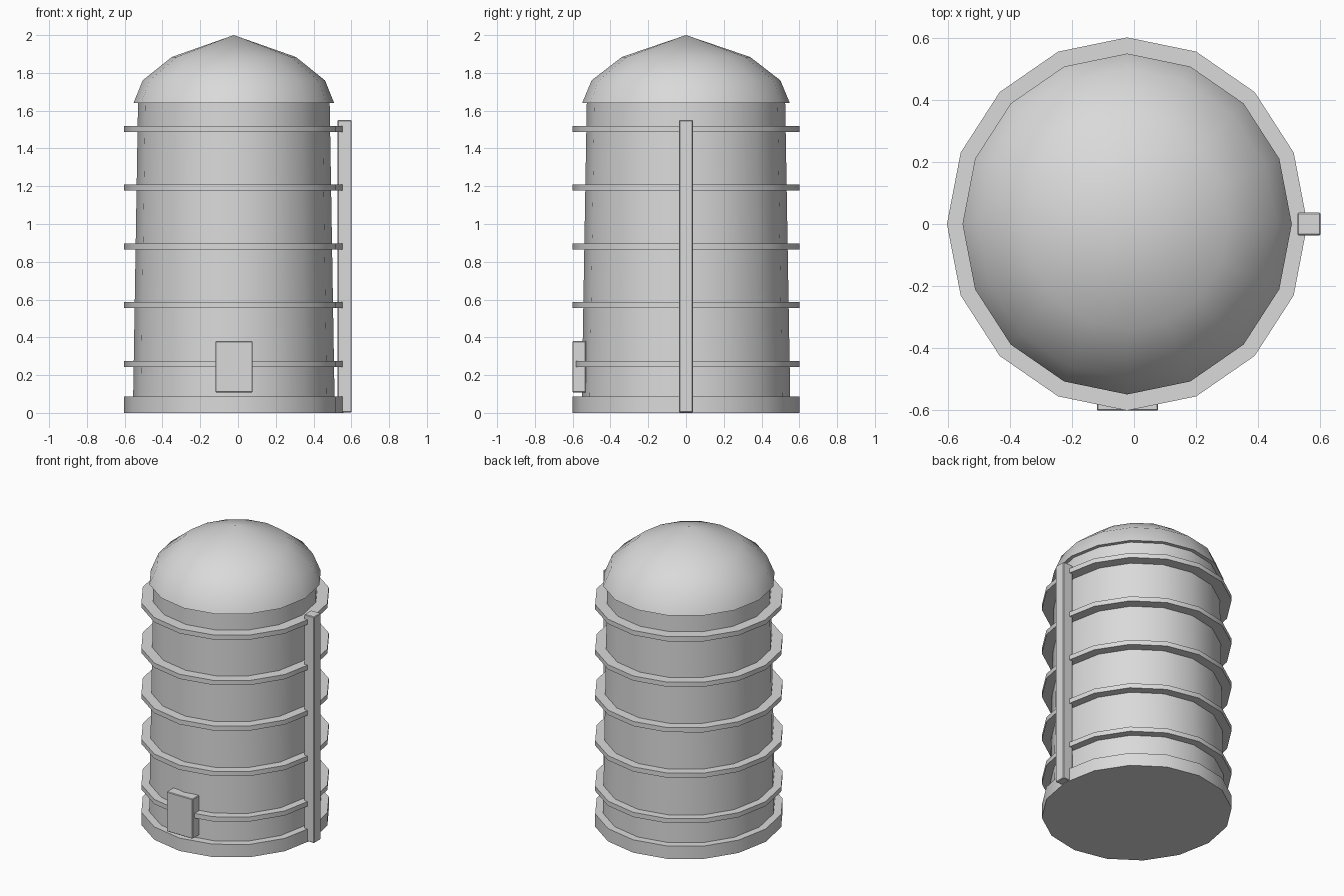
import bpy, bmesh, math

if "Cube" in bpy.data.objects:
    bpy.data.objects.remove(bpy.data.objects["Cube"])

SIDES = 16
CX = -0.022          # tank axis, the ladder rail makes the model wider on +x
SQUASH = 0.966       # the tank is slightly narrower in x

grey = bpy.data.materials.new("light_grey")
grey.diffuse_color = (0.7, 0.7, 0.7, 1)
grey.use_nodes = True
grey.node_tree.nodes["Principled BSDF"].inputs["Base Color"].default_value = grey.diffuse_color


def finish(name, bm):
    bmesh.ops.recalc_face_normals(bm, faces=bm.faces)
    mesh = bpy.data.meshes.new(name)
    bm.to_mesh(mesh)
    bm.free()
    mesh.materials.append(grey)
    ob = bpy.data.objects.new(name, mesh)
    bpy.context.collection.objects.link(ob)
    bpy.ops.object.select_all(action='DESELECT')
    ob.select_set(True)
    bpy.context.view_layer.objects.active = ob
    bpy.ops.object.shade_smooth_by_angle(angle=math.radians(30))
    return ob


def lathe(name, profile, apex=None):
    """Closed 16-sided solid from (radius, z) pairs, with an optional pointed top."""
    bm = bmesh.new()
    rings = []
    for r, z in profile:
        rings.append([bm.verts.new((CX + r * SQUASH * math.cos(a), r * math.sin(a), z))
                      for a in (2 * math.pi * i / SIDES for i in range(SIDES))])
    for low, high in zip(rings, rings[1:]):
        for i in range(SIDES):
            j = (i + 1) % SIDES
            bm.faces.new((low[i], low[j], high[j], high[i]))
    bm.faces.new(rings[0][::-1])
    if apex is None:
        bm.faces.new(rings[-1])
    else:
        tip = bm.verts.new((CX, 0, apex))
        for i in range(SIDES):
            bm.faces.new((rings[-1][i], rings[-1][(i + 1) % SIDES], tip))
    return finish(name, bm)


def box(name, x, y, z, bevel=0.004):
    """Box between (min, max) pairs with finely bevelled edges."""
    bm = bmesh.new()
    bmesh.ops.create_cube(bm, size=1)
    for v in bm.verts:
        v.co = [lo if c < 0 else hi for c, (lo, hi) in zip(v.co, (x, y, z))]
    bmesh.ops.bevel(bm, geom=bm.edges[:], offset=bevel, segments=1, affect='EDGES')
    return finish(name, bm)


# Foundation, tapered wall and domed roof
lathe("foundation", [(0.602, 0), (0.602, 0.088)])
lathe("tank_wall", [(0.552, 0.08), (0.525, 1.66)])
lathe("dome_roof", [(0.55, 1.64), (0.5, 1.76), (0.34, 1.884)], apex=2.0)

# Five reinforcing hoops
for i in range(5):
    z = 0.26 + 0.311 * i
    lathe(f"hoop_{i + 1}", [(0.602, z - 0.016), (0.602, z + 0.016)])

# Ladder rail on the right and hatch on the front
box("ladder_rail", (0.527, 0.602), (-0.037, 0.037), (0.003, 1.55))
box("hatch", (-0.12, 0.078), (-0.602, -0.53), (0.108, 0.38))
